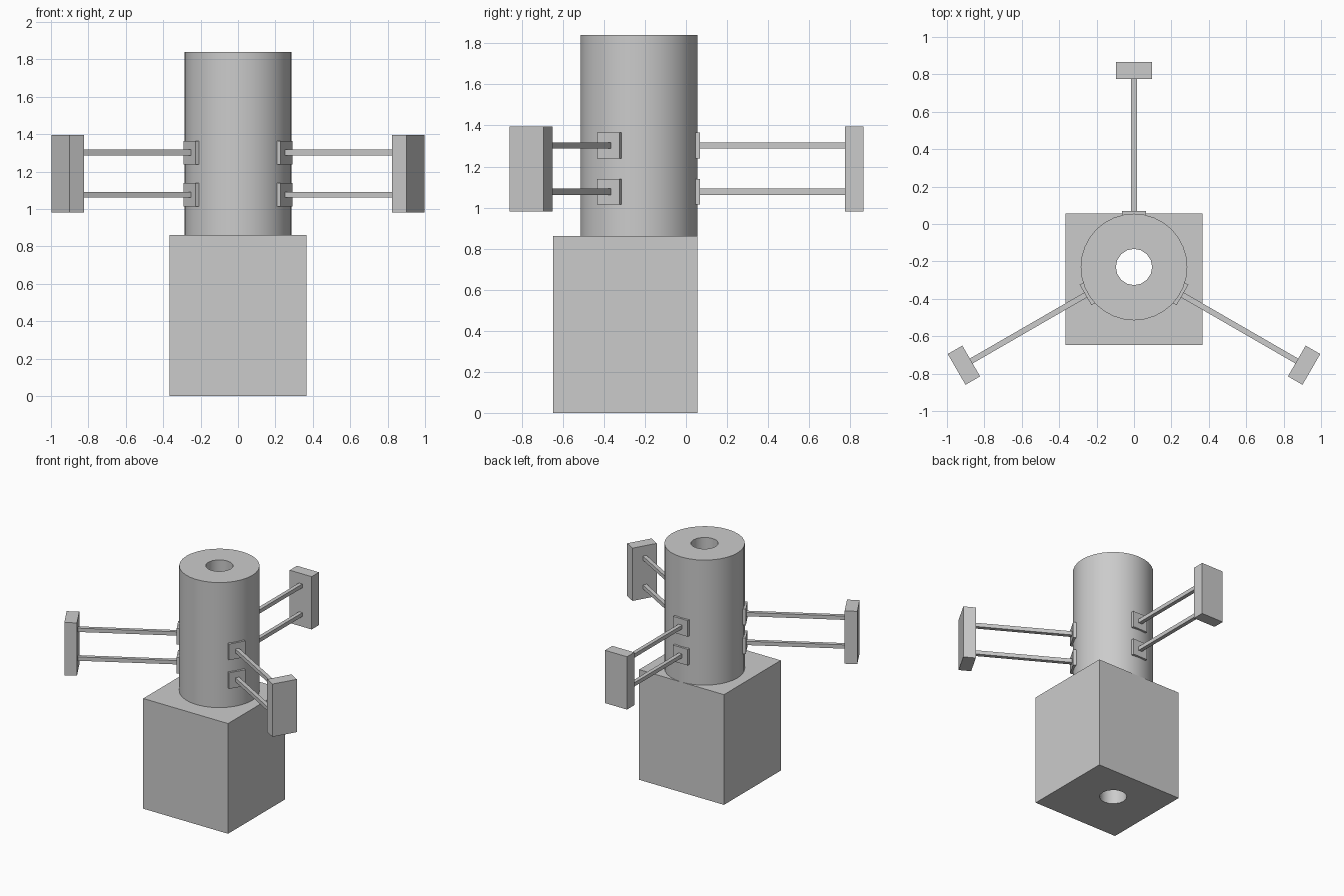
import bpy
import math
from mathutils import Matrix, Vector

cube = bpy.data.objects.get("Cube")
if cube:
    bpy.data.objects.remove(cube, do_unlink=True)

AXIS = Vector((0, -0.23, 0))      # vertical axis shared by barrel, bore and arms

grey = bpy.data.materials.new("plain grey")
grey.use_nodes = True
colour = (0.6, 0.6, 0.6, 1)
grey.diffuse_color = colour
grey.node_tree.nodes["Principled BSDF"].inputs["Base Color"].default_value = colour


def box(name, low, high):
    """Box between two corners, with its origin at the world origin."""
    low, high = Vector(low), Vector(high)
    bpy.ops.mesh.primitive_cube_add(size=1, location=(0, 0, 0))
    ob = bpy.context.object
    ob.name = name
    ob.data.transform(Matrix.Translation((low + high) / 2)
                      @ Matrix.Diagonal((*(high - low), 1)))
    ob.data.materials.append(grey)
    return ob


def cylinder(name, radius, bottom, top, sides):
    bpy.ops.mesh.primitive_cylinder_add(
        vertices=sides, radius=radius, depth=top - bottom,
        location=AXIS + Vector((0, 0, (bottom + top) / 2)))
    ob = bpy.context.object
    ob.name = name
    ob.data.materials.append(grey)
    return ob


def activate(ob):
    bpy.ops.object.select_all(action='DESELECT')
    ob.select_set(True)
    bpy.context.view_layer.objects.active = ob


# Base block and barrel, both bored through
base = box("base_block", (-0.367, -0.647, 0), (0.367, 0.055, 0.862))
barrel = cylinder("barrel", 0.285, 0.862, 1.84, 32)
cutter = cylinder("bore_cutter", 0.097, -0.1, 2, 16)
cutter.hide_render = True
for ob in (base, barrel):
    activate(ob)
    bore = ob.modifiers.new("bore", 'BOOLEAN')
    bore.operation = 'DIFFERENCE'
    bore.solver = 'EXACT'
    bore.object = cutter
    bpy.ops.object.modifier_apply(modifier=bore.name)
    bpy.ops.object.shade_smooth_by_angle(angle=math.radians(35))
bpy.data.objects.remove(cutter, do_unlink=True)

# Three arms around the barrel: two pads, two rods and an end plate each
for side, angle in (("back", 0), ("right", 120), ("left", 240)):
    parts = [box(side + "_end_plate", (-0.095, 1.005, 0.982), (0.095, 1.095, 1.395))]
    for level, z in (("lower", 1.077), ("upper", 1.302)):
        parts.append(box(f"{side}_{level}_pad",
                         (-0.063, 0.27, z - 0.063), (0.063, 0.299, z + 0.063)))
        parts.append(box(f"{side}_{level}_rod",
                         (-0.015, 0.28, z - 0.015), (0.015, 1.01, z + 0.015)))
    for part in parts:
        part.location = AXIS
        part.rotation_euler.z = math.radians(angle)
